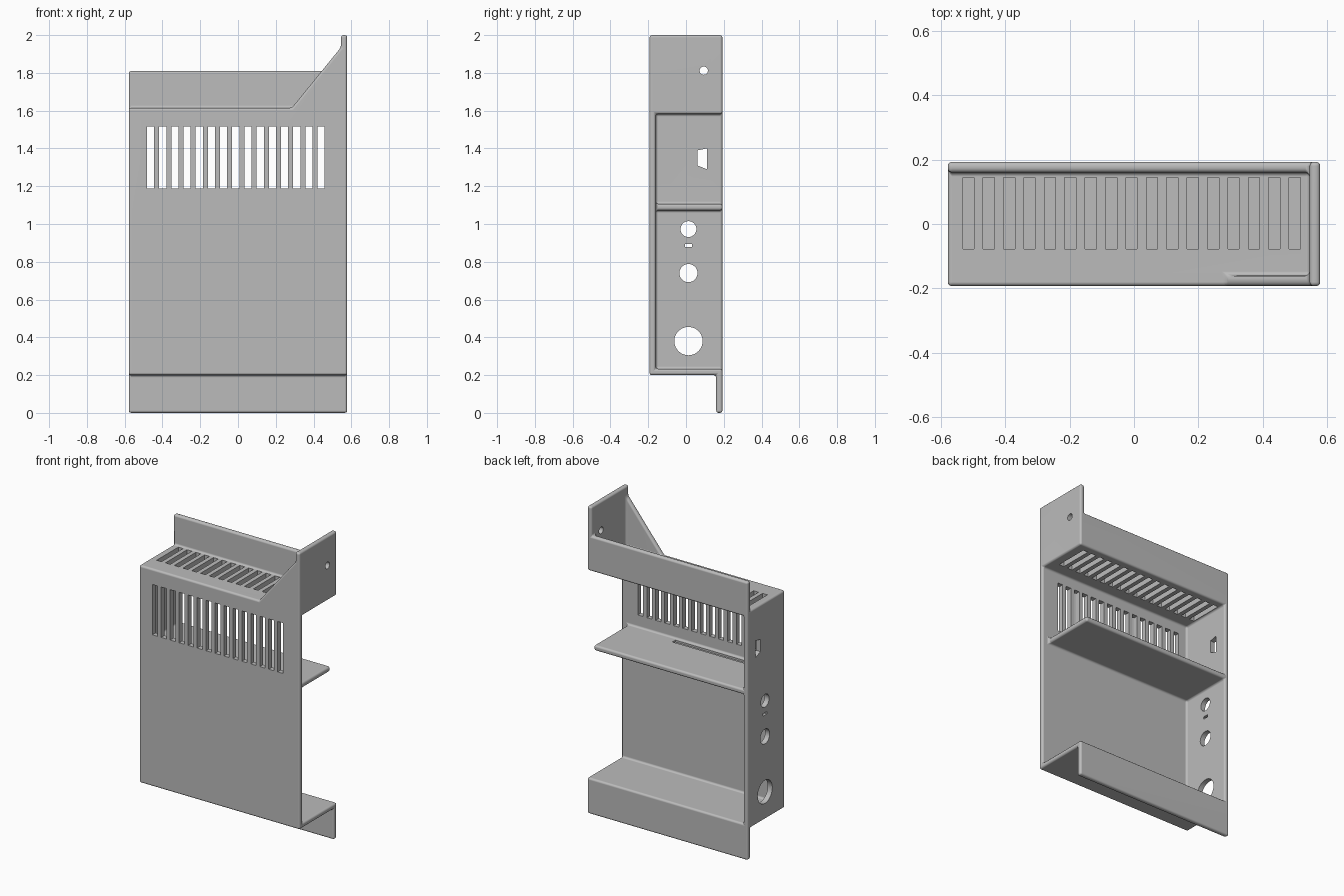
import bpy
import bmesh
import math
from mathutils import Vector

cube = bpy.data.objects.get("Cube")
if cube:
    bpy.data.objects.remove(cube, do_unlink=True)

# One plain grey for the whole moulding
grey = bpy.data.materials.new("plain grey")
grey.use_nodes = True
COLOUR = (0.5, 0.5, 0.5, 1)
grey.diffuse_color = COLOUR
grey.node_tree.nodes["Principled BSDF"].inputs["Base Color"].default_value = COLOUR

X, Y, TOP = 0.578, 0.193, 1.615   # half width, half depth, top of the box
T = 0.033                         # sheet thickness
BASE = 0.2                        # underside of the box


def add_prism(bm, axis, points, low, high):
    """Extrude a closed outline along an axis; points use the other two axes."""
    verts = []
    for a, b in points:
        co = [a, b]
        co.insert("xyz".index(axis), low)
        verts.append(bm.verts.new(co))
    face = bm.faces.new(verts)
    moved = bmesh.ops.extrude_face_region(bm, geom=[face])["geom"]
    offset = Vector([high - low if c == axis else 0 for c in "xyz"])
    bmesh.ops.translate(bm, vec=offset,
                        verts=[g for g in moved if isinstance(g, bmesh.types.BMVert)])


def rect(a0, a1, b0, b1):
    return [(a0, b0), (a1, b0), (a1, b1), (a0, b1)]


def circle(a, b, r, sides=40):
    return [(a + r * math.cos(2 * math.pi * i / sides),
             b + r * math.sin(2 * math.pi * i / sides)) for i in range(sides)]


def make_object(name, prisms):
    bm = bmesh.new()
    for prism in prisms:
        add_prism(bm, *prism)
    bmesh.ops.recalc_face_normals(bm, faces=bm.faces)
    mesh = bpy.data.meshes.new(name)
    bm.to_mesh(mesh)
    bm.free()
    mesh.materials.append(grey)
    obj = bpy.data.objects.new(name, mesh)
    bpy.context.collection.objects.link(obj)
    return obj


def activate(obj):
    bpy.ops.object.select_all(action='DESELECT')
    obj.select_set(True)
    bpy.context.view_layer.objects.active = obj


def combine(target, other, operation):
    mod = target.modifiers.new("combine", 'BOOLEAN')
    mod.operation, mod.solver, mod.object = operation, 'EXACT', other
    activate(target)
    bpy.ops.object.modifier_apply(modifier=mod.name)
    bpy.data.objects.remove(other, do_unlink=True)


# Folded sheet: lower flange, floor, front panel, roof, upper flange
profile = [(Y, 0), (Y, BASE + T), (-Y + T, BASE + T), (-Y + T, TOP - T),
           (Y, TOP - T), (Y, 1.81), (Y - T, 1.81), (Y - T, TOP),
           (-Y, TOP), (-Y, BASE), (Y - T, BASE), (Y - T, 0)]
housing = make_object("housing", [("x", profile, -X, X)])

# Side wall, inner shelf, mounting tab and its sloped gusset
parts = [
    ("side_wall", "x", rect(-Y, Y, BASE, TOP), -X, -X + T),
    ("shelf", "z", rect(-X + T / 2, 0.53, -Y + T / 2, Y), 1.072, 1.107),
    ("mounting_tab", "x", rect(-Y, Y, TOP - T / 2, 2), X - T, X),
    ("gusset", "y", [(0.285, TOP), (0.285, TOP - T / 2), (X - T / 2, TOP - T / 2),
                     (X - T / 2, 1.94), (X - T, 1.935)], -Y, -Y + T),
]
for name, *prism in parts:
    combine(housing, make_object(name, [prism]), 'UNION')

# Merge flush faces, then round every fold and rim
bm = bmesh.new()
bm.from_mesh(housing.data)
bmesh.ops.remove_doubles(bm, verts=bm.verts, dist=0.0005)
bmesh.ops.dissolve_limit(bm, angle_limit=math.radians(1), verts=bm.verts, edges=bm.edges)
bm.to_mesh(housing.data)
bm.free()
bevel = housing.modifiers.new("rounded_edges", 'BEVEL')
bevel.width, bevel.segments = 0.013, 3
bevel.limit_method, bevel.angle_limit = 'ANGLE', math.radians(25)
activate(housing)
bpy.ops.object.modifier_apply(modifier=bevel.name)

# Vent slots in the front panel and the roof
cuts = []
for i in range(15):
    x = -0.463 + i * 0.0645
    cuts.append(("y", rect(x - 0.019, x + 0.019, 1.187, 1.515), -0.25, -0.1))
for i in range(17):
    x = -0.514 + i * 0.0633
    cuts.append(("z", rect(x - 0.0175, x + 0.0175, -0.078, 0.145), 1.55, 1.65))

# Cable holes, small slot and connector opening in the side wall
wall = (-0.65, -0.5)
for z, r in ((0.973, 0.042), (0.74, 0.048), (0.38, 0.075)):
    cuts.append(("x", circle(0.013, z, r), *wall))
cuts.append(("x", rect(-0.006, 0.032, 0.879, 0.895), *wall))
cuts.append(("x", [(0.06, 1.31), (0.11, 1.29), (0.11, 1.4), (0.06, 1.39)], *wall))

# Screw hole in the tab and shallow groove along the shelf
cuts.append(("x", circle(0.094, 1.812, 0.022, 24), 0.5, 0.65))
cuts.append(("z", rect(-0.53, 0.175, -0.14, -0.11), 1.095, 1.13))
combine(housing, make_object("cutters", cuts), 'DIFFERENCE')

# Smooth folds, crisp cut edges
activate(housing)
bpy.ops.object.shade_smooth_by_angle(angle=math.radians(40))
weighted = housing.modifiers.new("flat_panels", 'WEIGHTED_NORMAL')
weighted.keep_sharp = True
